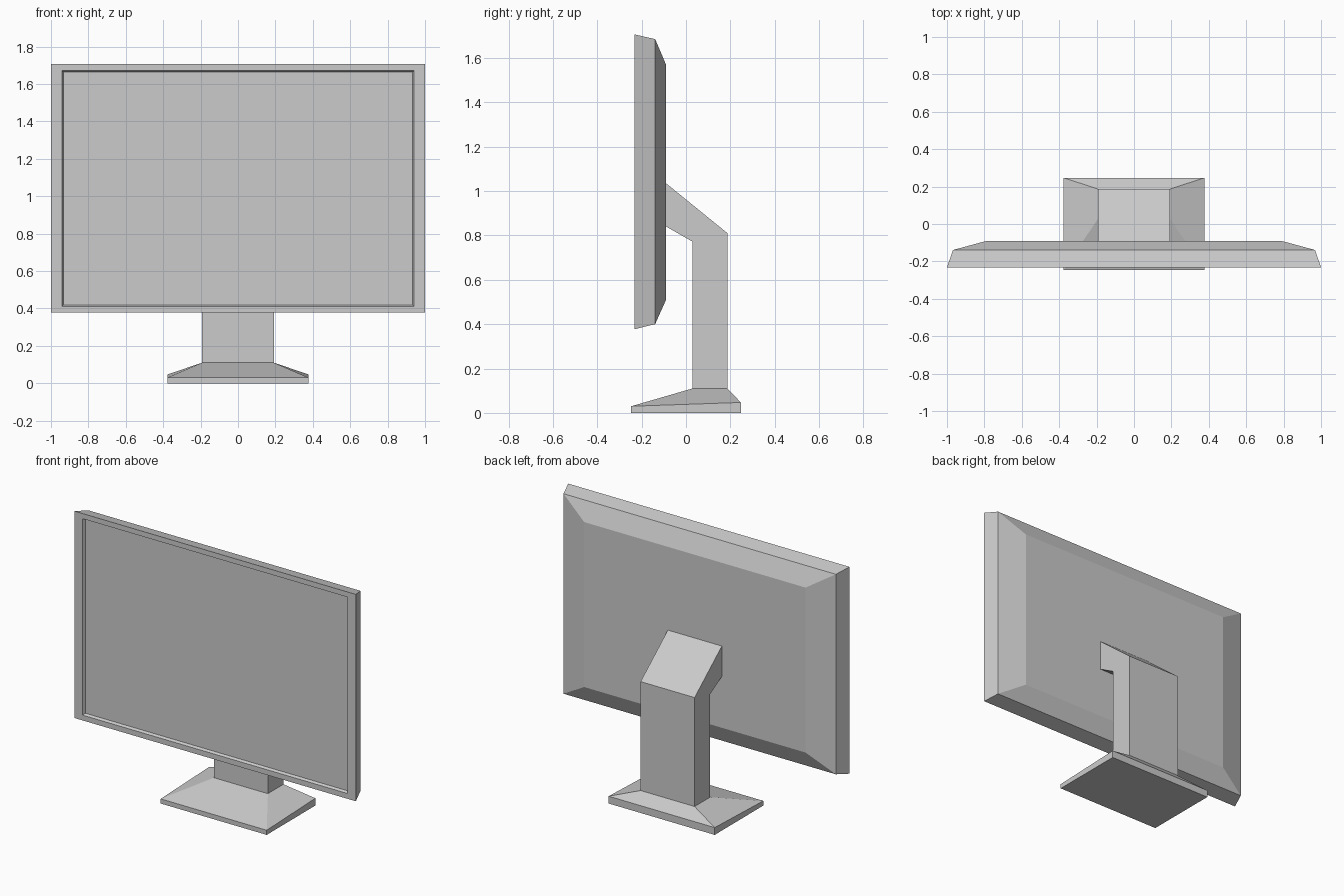
import bpy

if "Cube" in bpy.data.objects:
    bpy.data.objects.remove(bpy.data.objects["Cube"])


def make_object(name, verts, faces):
    mesh = bpy.data.meshes.new(name)
    mesh.from_pydata(verts, [], faces)
    mesh.validate()
    obj = bpy.data.objects.new(name, mesh)
    bpy.context.collection.objects.link(obj)
    return obj


def loft(name, rings):
    """Join equal-sized loops of points in order and cap both ends."""
    n = len(rings[0])
    verts = [p for ring in rings for p in ring]
    faces = [tuple(reversed(range(n))),
             tuple(range(len(verts) - n, len(verts)))]
    for r in range(len(rings) - 1):
        a, b = r * n, (r + 1) * n
        for i in range(n):
            j = (i + 1) % n
            faces.append((a + i, a + j, b + j, b + i))
    return make_object(name, verts, faces)


def upright_rect(half_x, y, z0, z1):
    # wound so that lofting towards -y gives outward normals
    return [(-half_x, y, z0), (half_x, y, z0), (half_x, y, z1), (-half_x, y, z1)]


def flat_rect(half_x, y0, y1, z_front, z_back):
    return [(-half_x, y0, z_front), (half_x, y0, z_front),
            (half_x, y1, z_back), (-half_x, y1, z_back)]


# Display housing: bevelled back, tapered rim, bezel and recessed panel
loft("display", [
    upright_rect(0.787, -0.09, 0.51, 1.57),
    upright_rect(0.968, -0.139, 0.40, 1.685),
    upright_rect(1.0, -0.232, 0.377, 1.706),
    upright_rect(0.942, -0.232, 0.411, 1.673),
    upright_rect(0.934, -0.215, 0.419, 1.665),
])

# Foot: thin plate rising to the column
loft("base", [
    flat_rect(0.377, -0.247, 0.247, 0.0, 0.0),
    flat_rect(0.377, -0.247, 0.247, 0.03, 0.047),
    flat_rect(0.192, 0.029, 0.187, 0.11, 0.11),
])

# Column with forward-leaning neck, a side profile swept across x
profile = [(0.029, 0.11), (0.187, 0.11), (0.187, 0.81),
           (-0.09, 1.035), (-0.09, 0.84), (0.029, 0.772)]
loft("stand_column", [[(x, y, z) for y, z in profile] for x in (-0.192, 0.192)])
